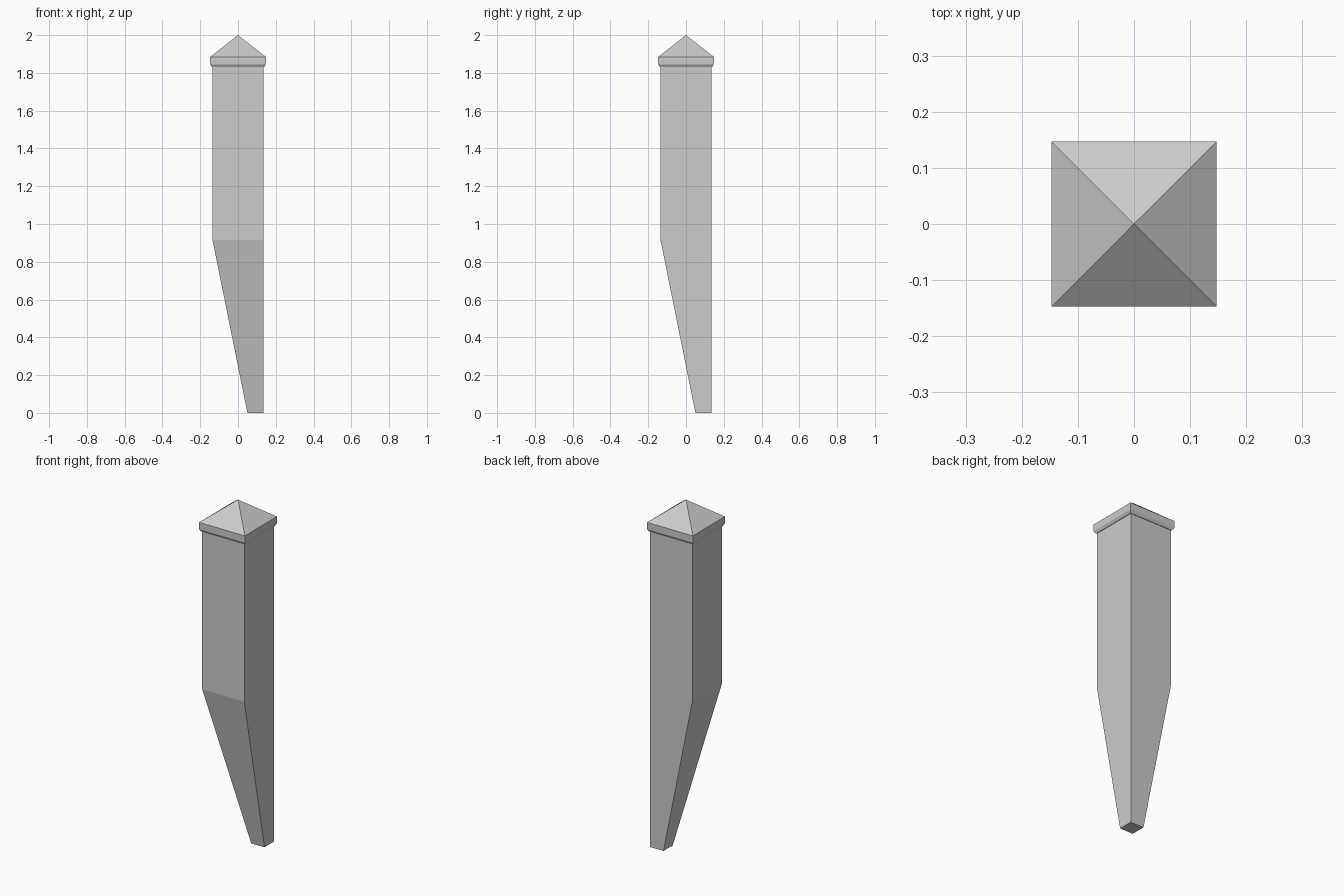
import bpy
import bmesh

old = bpy.data.objects.get("Cube")
if old:
    bpy.data.objects.remove(old, do_unlink=True)

# One plain grey for the whole post
grey = bpy.data.materials.new("plain grey")
grey.use_nodes = True
colour = (0.6, 0.6, 0.6, 1)
grey.diffuse_color = colour
grey.node_tree.nodes["Principled BSDF"].inputs["Base Color"].default_value = colour


def square_loft(name, sections, apex=None):
    """Stack square sections (low, high, z), closed flat or by a point."""
    bm = bmesh.new()
    rings = [[bm.verts.new((x, y, z)) for x, y in
              ((lo, lo), (hi, lo), (hi, hi), (lo, hi))]
             for lo, hi, z in sections]
    bm.faces.new(rings[0][::-1])
    for a, b in zip(rings, rings[1:]):
        for i in range(4):
            j = (i + 1) % 4
            bm.faces.new((a[i], a[j], b[j], b[i]))
    top = rings[-1]
    if apex is None:
        bm.faces.new(top)
    else:
        tip = bm.verts.new((0, 0, apex))
        for i in range(4):
            bm.faces.new((top[i], top[(i + 1) % 4], tip))
    bmesh.ops.recalc_face_normals(bm, faces=bm.faces)
    mesh = bpy.data.meshes.new(name)
    bm.to_mesh(mesh)
    bm.free()
    mesh.materials.append(grey)
    obj = bpy.data.objects.new(name, mesh)
    bpy.context.collection.objects.link(obj)
    return obj


# Square shaft, tapered on two sides towards one corner
half = 0.135
square_loft("post_shaft", [(0.05, half, 0), (-half, half, 0.915), (-half, half, 1.835)])

# Overhanging cap with chamfered underside and pyramid roof
square_loft("post_cap", [(-0.138, 0.138, 1.83), (-0.147, 0.147, 1.845),
                         (-0.147, 0.147, 1.885)], apex=2.0)
